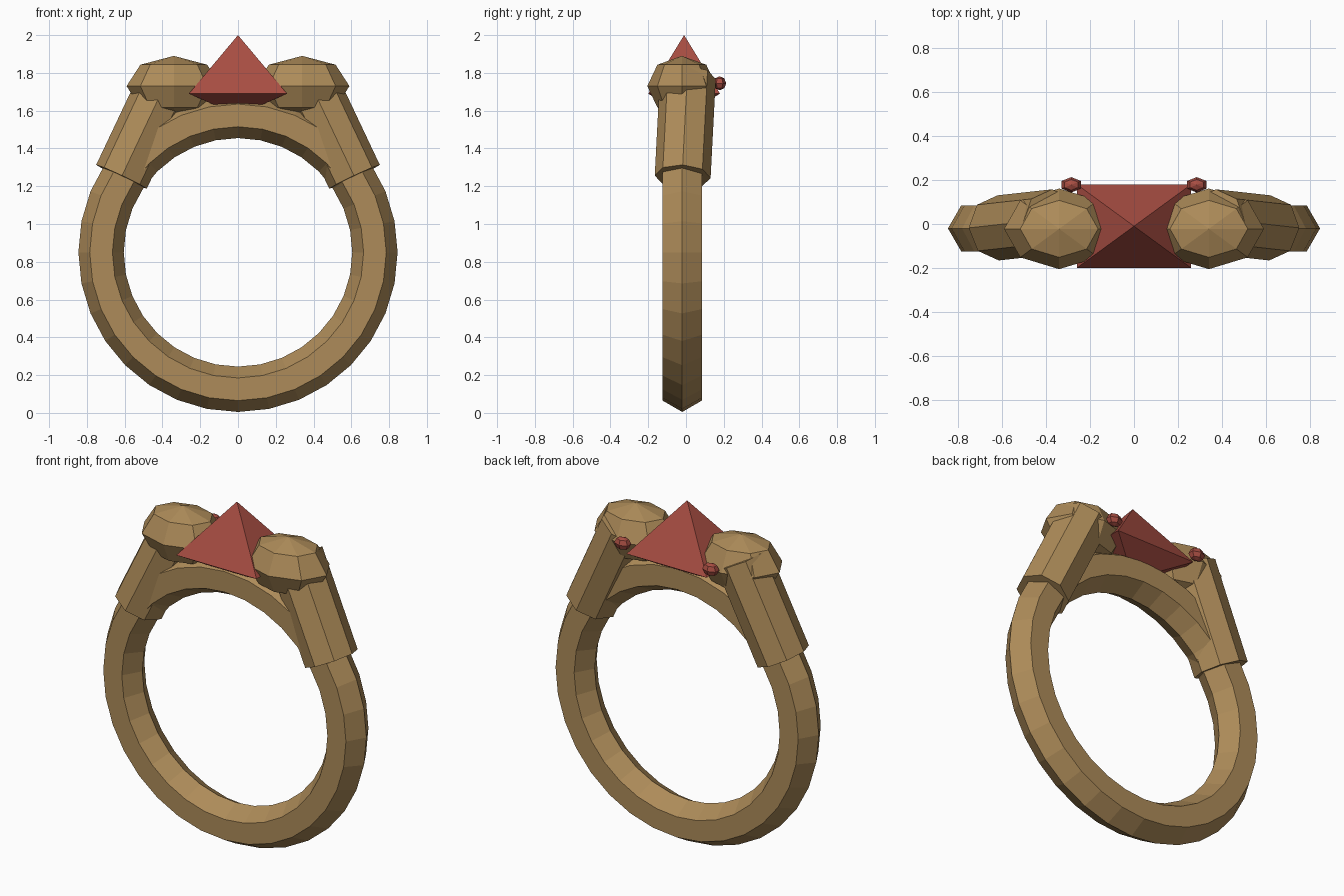
import bpy
import math

cube = bpy.data.objects.get("Cube")
if cube:
    bpy.data.objects.remove(cube, do_unlink=True)


def make_material(name, rgb):
    mat = bpy.data.materials.new(name)
    mat.use_nodes = True
    mat.diffuse_color = (*rgb, 1)
    bsdf = mat.node_tree.nodes["Principled BSDF"]
    bsdf.inputs["Base Color"].default_value = (*rgb, 1)
    return mat


gold = make_material("antique gold", (0.42, 0.26, 0.10))
red = make_material("red stone", (0.39, 0.075, 0.055))


def finish(name, mat):
    obj = bpy.context.object
    obj.name = name
    obj.data.materials.append(mat)
    return obj


def faceted_ball(name, mat, location, radii, segments):
    bpy.ops.mesh.primitive_uv_sphere_add(
        segments=segments, ring_count=4, radius=1, location=location)
    finish(name, mat).scale = radii


# Hexagonal band standing upright
bpy.ops.mesh.primitive_torus_add(
    major_segments=32, minor_segments=6, major_radius=0.725, minor_radius=0.12,
    location=(0, -0.02, 0.85), rotation=(math.pi / 2, 0, 0))
finish("band", gold)

# Shoulder sleeves, domed knobs and small beads, on both sides
for side, label in ((1, "left"), (-1, "right")):
    bpy.ops.mesh.primitive_cylinder_add(
        vertices=8, radius=0.148, depth=0.58,
        location=(side * 0.493, -0.004, 1.512),
        rotation=(-0.047, -side * math.radians(25.3), 0))
    finish(label + "_shoulder_sleeve", gold)
    faceted_ball(label + "_knob", gold, (side * 0.34, -0.022, 1.73),
                 (0.25, 0.183, 0.16), 8)
    faceted_ball(label + "_bead", red, (side * 0.285, 0.178, 1.745),
                 (0.05, 0.035, 0.037), 6)

# Central stone: steep pyramid above, shallow pyramid below
w, front, back, girdle = 0.26, -0.2, 0.18, 1.69
corners = [(-w, front, girdle), (w, front, girdle),
           (w, back, girdle), (-w, back, girdle)]
tips = [(0, -0.01, 2.0), (0, -0.01, 1.575)]
faces = []
for i in range(4):
    j = (i + 1) % 4
    faces += [(i, j, 4), (j, i, 5)]
mesh = bpy.data.meshes.new("central_stone")
mesh.from_pydata(corners + tips, [], faces)
mesh.materials.append(red)
stone = bpy.data.objects.new("central_stone", mesh)
bpy.context.collection.objects.link(stone)
